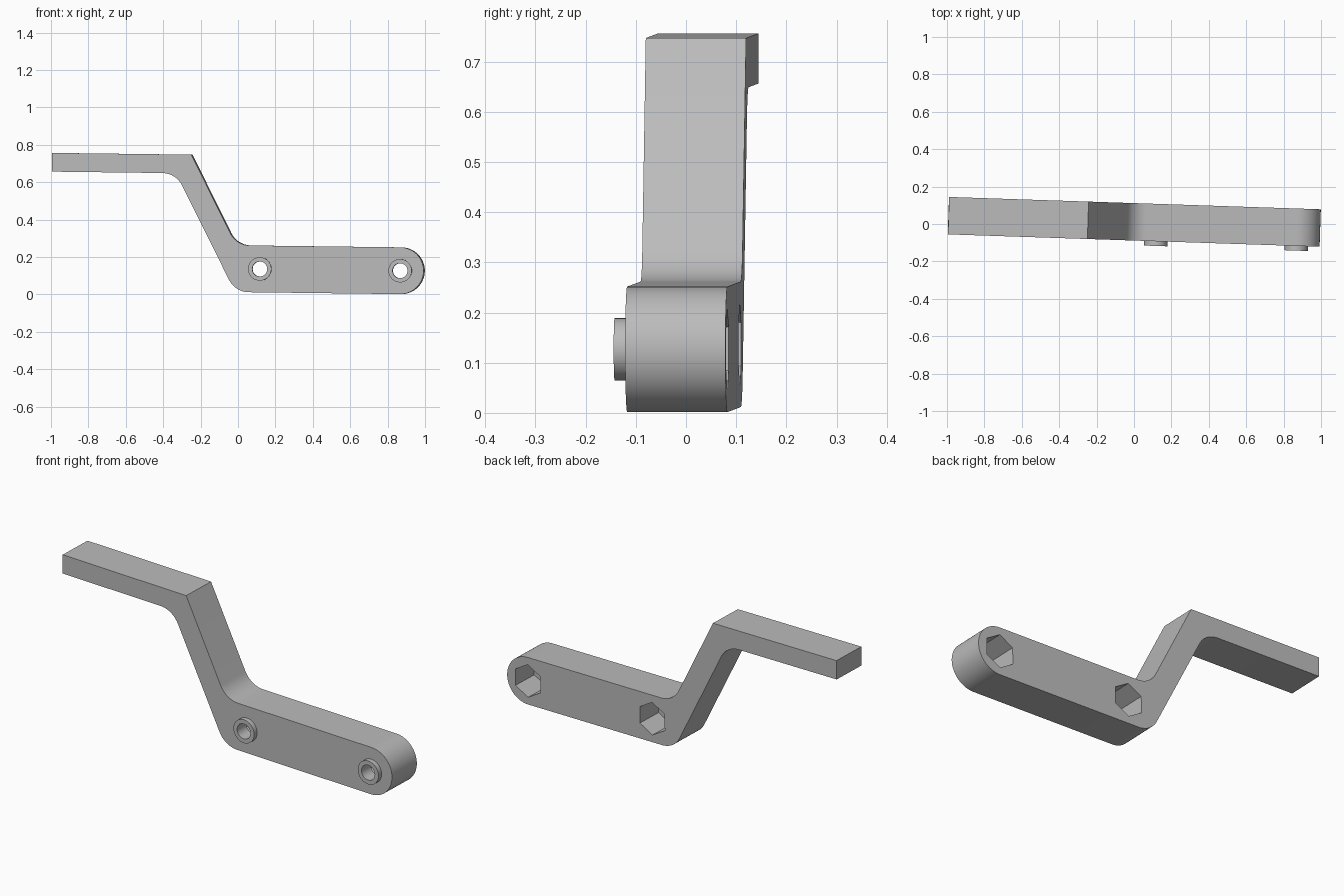
import bpy
import bmesh
import math
from mathutils import Matrix, Vector

cube = bpy.data.objects.get("Cube")
if cube:
    bpy.data.objects.remove(cube, do_unlink=True)

# Single plain grey
grey = bpy.data.materials.new("plain grey")
grey.use_nodes = True
colour = (0.5, 0.5, 0.5, 1)
grey.diffuse_color = colour
grey.node_tree.nodes["Principled BSDF"].inputs["Base Color"].default_value = colour

HALF = 0.1            # half the thickness
BAR_MID = 0.1375      # height of the hole axis
BAR_R = 0.125         # half the bar height, radius of its end
HOLES = (0.115, 0.866)
# Slight skew of the whole part: a tilt about y, then a turn about z
POSE = (Matrix.Translation((0.0035, 0.0115, 0))
        @ Matrix.Rotation(math.radians(-1.9), 4, "Z")
        @ Matrix.Rotation(0.0125, 4, "Y"))


def arc(cx, cz, r, start, end, n):
    """Points on a circular arc in the x-z plane, angles in degrees."""
    angles = [math.radians(start + (end - start) * i / n) for i in range(n + 1)]
    return [(cx + r * math.cos(a), cz + r * math.sin(a)) for a in angles]


def ring(cx, r, n, phase=0):
    return arc(cx, BAR_MID, r, phase, phase + 360, n)[:-1]


def fillet(before, corner, after, r=0.12, n=10):
    """Round a profile corner with radius r."""
    b, c, a = Vector(before), Vector(corner), Vector(after)
    u, v = (b - c).normalized(), (a - c).normalized()
    half = u.angle(v) / 2
    centre = c + (u + v).normalized() * (r / math.sin(half))
    p = c + u * (r / math.tan(half)) - centre
    q = c + v * (r / math.tan(half)) - centre
    total = p.angle(q)
    return [tuple(centre + (p * math.sin(total * (1 - i / n))
                            + q * math.sin(total * i / n)) / math.sin(total))
            for i in range(n + 1)]


def prism(name, points, y0, y1):
    """Extrude an x-z outline from y0 to y1."""
    bm = bmesh.new()
    face = bm.faces.new([bm.verts.new((x, y0, z)) for x, z in points])
    extruded = bmesh.ops.extrude_face_region(bm, geom=[face])["geom"]
    moved = [e for e in extruded if isinstance(e, bmesh.types.BMVert)]
    bmesh.ops.translate(bm, verts=moved, vec=(0, y1 - y0, 0))
    bmesh.ops.recalc_face_normals(bm, faces=bm.faces)
    mesh = bpy.data.meshes.new(name)
    bm.to_mesh(mesh)
    bm.free()
    mesh.materials.append(grey)
    obj = bpy.data.objects.new(name, mesh)
    bpy.context.collection.objects.link(obj)
    return obj


def activate(obj):
    bpy.ops.object.select_all(action="DESELECT")
    obj.select_set(True)
    bpy.context.view_layer.objects.active = obj


def cut(obj, cutter):
    """Subtract the cutter, then throw it away."""
    cutter.hide_render = True
    mod = obj.modifiers.new("cut", "BOOLEAN")
    mod.operation = "DIFFERENCE"
    mod.solver = "EXACT"
    mod.object = cutter
    activate(obj)
    bpy.ops.object.modifier_apply(modifier=mod.name)
    bpy.data.objects.remove(cutter, do_unlink=True)


# Cranked arm: upper strip, sloping web and round-ended bar
low, high = BAR_MID - BAR_R, BAR_MID + BAR_R
end_top, end_bottom = (-1.0045, 0.744), (-1.0045, 0.644)
knee_out, knee_in = (-0.259, 0.744), (-0.340, 0.644)
foot_out, foot_in = (-0.016, low), (-0.013, high)
tip = HOLES[1]
outline = [end_top, end_bottom]
outline += fillet(end_bottom, knee_in, foot_out)
outline += fillet(knee_in, foot_out, (tip, low))
outline += arc(tip, BAR_MID, BAR_R, -90, 90, 32)
outline += fillet((tip, high), foot_in, knee_out)
outline.append(knee_out)
parts = [prism("cranked_arm", outline, -HALF, HALF)]

# Through holes, hexagonal nut pockets at the back, raised collars at the front
for side, x in zip(("inner", "outer"), HOLES):
    cut(parts[0], prism("hole_cutter", ring(x, 0.04, 32), -0.3, 0.3))
    cut(parts[0], prism("pocket_cutter", ring(x, 0.0866, 6, 30), HALF - 0.15, 0.3))
    collar = prism(side + "_collar", ring(x, 0.0625, 32), -HALF - 0.025, -HALF)
    cut(collar, prism("hole_cutter", ring(x, 0.04, 32), -0.3, 0.3))
    parts.append(collar)

for part in parts:
    part.data.transform(POSE)
    activate(part)
    bpy.ops.object.shade_smooth_by_angle(angle=math.radians(30))
